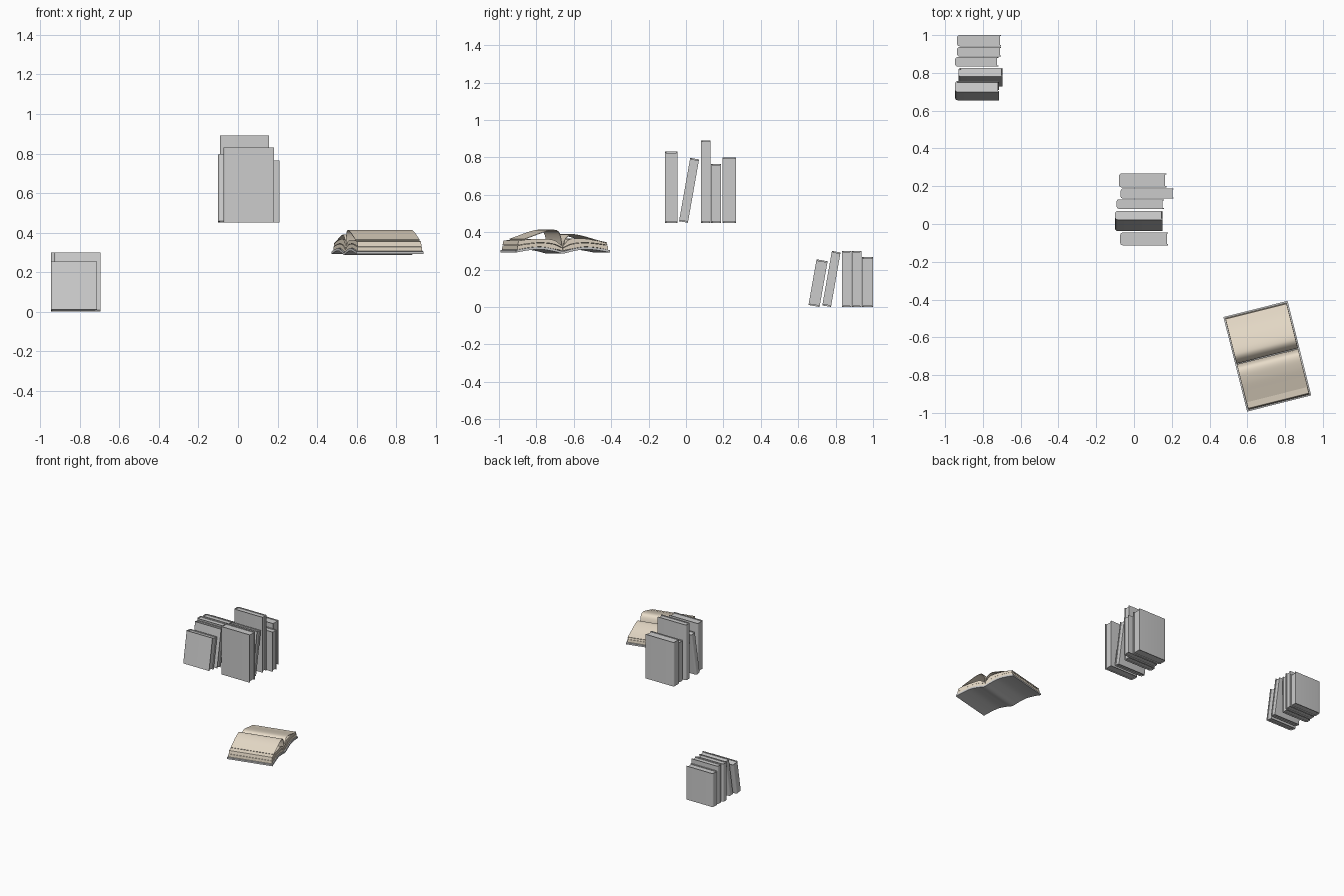
import bpy, math
from mathutils import Vector

if "Cube" in bpy.data.objects:
    bpy.data.objects.remove(bpy.data.objects["Cube"])


def make(name, verts, faces, mat=None, smooth=30):
    me = bpy.data.meshes.new(name)
    me.from_pydata(verts, [], faces)
    ob = bpy.data.objects.new(name, me)
    bpy.context.collection.objects.link(ob)
    if mat:
        me.materials.append(mat)
    bpy.ops.object.select_all(action='DESELECT')
    ob.select_set(True)
    bpy.context.view_layer.objects.active = ob
    bpy.ops.object.mode_set(mode='EDIT')
    bpy.ops.mesh.select_all(action='SELECT')
    bpy.ops.mesh.normals_make_consistent(inside=False)
    bpy.ops.object.mode_set(mode='OBJECT')
    bpy.ops.object.shade_smooth_by_angle(angle=math.radians(smooth))
    return ob


def strip_solid(name, a, b, lift, mat=None):
    """Solid between two matching 2D chains; lift(p, side) gives the 3D point."""
    n = len(a)
    verts = [lift(p, s) for s in (0, 1) for p in a + b]
    m = 2 * n
    faces = []
    for i in range(n - 1):
        j = i + 1
        faces += [(i, j, n + j, n + i), (m + i, m + n + i, m + n + j, m + j),
                  (i, m + i, m + j, j), (n + i, n + j, m + n + j, m + n + i)]
    for i in (0, n - 1):
        faces.append((i, n + i, m + n + i, m + i))
    return make(name, verts, faces, mat)


# Closed book: U-shaped cover with a rounded spine on -x, page block inside
def closed_book(name, x0, x1, y0, y1, base, h, tilt=0):
    t, c = y1 - y0, 0.006

    def u_chain(d, r):
        pts = [(x1, -t + d)]
        for k in range(6):
            w = math.radians(270 - 18 * k)
            pts.append((x0 + d + r + r * math.cos(w), -t + d + r + r * math.sin(w)))
        for k in range(6):
            w = math.radians(180 - 18 * k)
            pts.append((x0 + d + r + r * math.cos(w), -d - r + r * math.sin(w)))
        return pts + [(x1, -d)]

    cover = strip_solid(name + "_cover", u_chain(0, 0.014), u_chain(c, 0.008),
                        lambda p, s: (p[0], p[1], s * h))
    bx, by, bz = (x0 + c, x1 - c), (-t + c, -c), (c, h - c)
    verts = [(x, y, z) for x in bx for y in by for z in bz]
    pages = make(name + "_pages", verts, [(0, 1, 3, 2), (4, 6, 7, 5), (0, 4, 5, 1),
                                          (2, 3, 7, 6), (0, 2, 6, 4), (1, 5, 7, 3)])
    for ob in (cover, pages):
        ob.location = (0, y1, base)
        ob.rotation_euler = (-math.radians(tilt), 0, 0)


# Low row at the back left, then the raised middle row
rows = {
    "low_book": (0.0, [(-0.947, -0.714, 0.654, 0.714, 0.248, 10),
                       (-0.93, -0.695, 0.728, 0.775, 0.296, 10),
                       (-0.947, -0.718, 0.833, 0.884, 0.30, 0),
                       (-0.937, -0.703, 0.887, 0.937, 0.30, 0),
                       (-0.937, -0.703, 0.941, 1.0, 0.266, 0)]),
    "middle_book": (0.45, [(-0.073, 0.181, -0.113, -0.045, 0.38, 0),
                           (-0.10, 0.152, -0.038, 0.01, 0.344, 10),
                           (-0.092, 0.158, 0.08, 0.131, 0.44, 0),
                           (-0.071, 0.209, 0.134, 0.188, 0.315, 0),
                           (-0.08, 0.171, 0.194, 0.267, 0.35, 0)]),
}
for row, (base, books) in rows.items():
    for i, (x0, x1, y0, y1, h, tilt) in enumerate(books):
        closed_book(f"{row}_{i + 1}", x0, x1, y0, y1, base, h, tilt)


# Open book: curved sections (across, up) swept along the spine
def curve(pts, n=6):
    """Smooth chain through a few points."""
    p = [Vector(q) for q in pts]
    p = [2 * p[0] - p[1]] + p + [2 * p[-1] - p[-2]]
    out = []
    for a, b, c, d in zip(p, p[1:], p[2:], p[3:]):
        for k in range(n):
            s = k / n
            out.append(0.5 * (2 * b + (c - a) * s + (2 * a - 5 * b + 4 * c - d) * s * s
                              + (3 * b - a - 3 * c + d) * s ** 3))
    return out + [p[-2]]


def offset(chain, d):
    res = []
    for i, p in enumerate(chain):
        t = (chain[min(i + 1, len(chain) - 1)] - chain[max(i - 1, 0)]).normalized()
        res.append(p + Vector((-t.y, t.x)) * d)
    return res


def sweep(name, a, b, half, mat=None):
    ob = strip_solid(name, a, b, lambda p, s: ((2 * s - 1) * half, p[0], p[1]), mat)
    ob.location = (0.706, -0.70, 0)
    ob.rotation_euler = (0, 0, math.radians(14.1))
    return ob


paper = bpy.data.materials.new("paper")
paper.diffuse_color = (0.80, 0.71, 0.58, 1)
paper.use_nodes = True
paper.node_tree.nodes["Principled BSDF"].inputs["Base Color"].default_value = paper.diffuse_color

# Cover, dipping at the spine
side = [(0.05, 0.297), (0.12, 0.308), (0.19, 0.303), (0.258, 0.291)]
under = curve([(-v, z) for v, z in reversed(side)] + [(0, 0.286)] + side)
sweep("open_cover", under, [p + Vector((0, 0.013)) for p in under], 0.175)

# Page blocks in two layers per side
inner = [(0.002, 0.301), (0.05, 0.311), (0.12, 0.322), (0.19, 0.317), (0.25, 0.306)]
mid = [(0.002, 0.315), (0.05, 0.335), (0.12, 0.342), (0.19, 0.337), (0.248, 0.328)]
tops = {-1: [(0.002, 0.325), (0.05, 0.358), (0.12, 0.363), (0.19, 0.361), (0.243, 0.354)],
        1: [(0.002, 0.325), (0.04, 0.362), (0.11, 0.366), (0.18, 0.356), (0.243, 0.341)]}
for s, label in ((-1, "front"), (1, "back")):
    chains = [curve([(s * v, z) for v, z in c]) for c in (inner, mid, tops[s])]
    sweep(f"{label}_lower_pages", chains[0], chains[1], 0.168, paper)
    upper_base = [p + Vector((0, 0.002)) for p in chains[1]]
    sweep(f"{label}_upper_pages", upper_base, chains[2], 0.166, paper)

# Lifted single sheets
sheets = {"front_lifted_sheet": [(-0.002, 0.325), (-0.008, 0.37), (-0.022, 0.403), (-0.05, 0.413),
                                 (-0.10, 0.403), (-0.16, 0.382), (-0.21, 0.364)],
          "back_lifted_sheet": [(0.002, 0.325), (0.012, 0.36), (0.035, 0.384), (0.065, 0.389),
                                (0.12, 0.378), (0.19, 0.358), (0.245, 0.345)]}
for name, pts in sheets.items():
    c = curve(pts)
    sweep(name, c, offset(c, 0.003 if pts[1][0] < 0 else -0.003), 0.167, paper)
